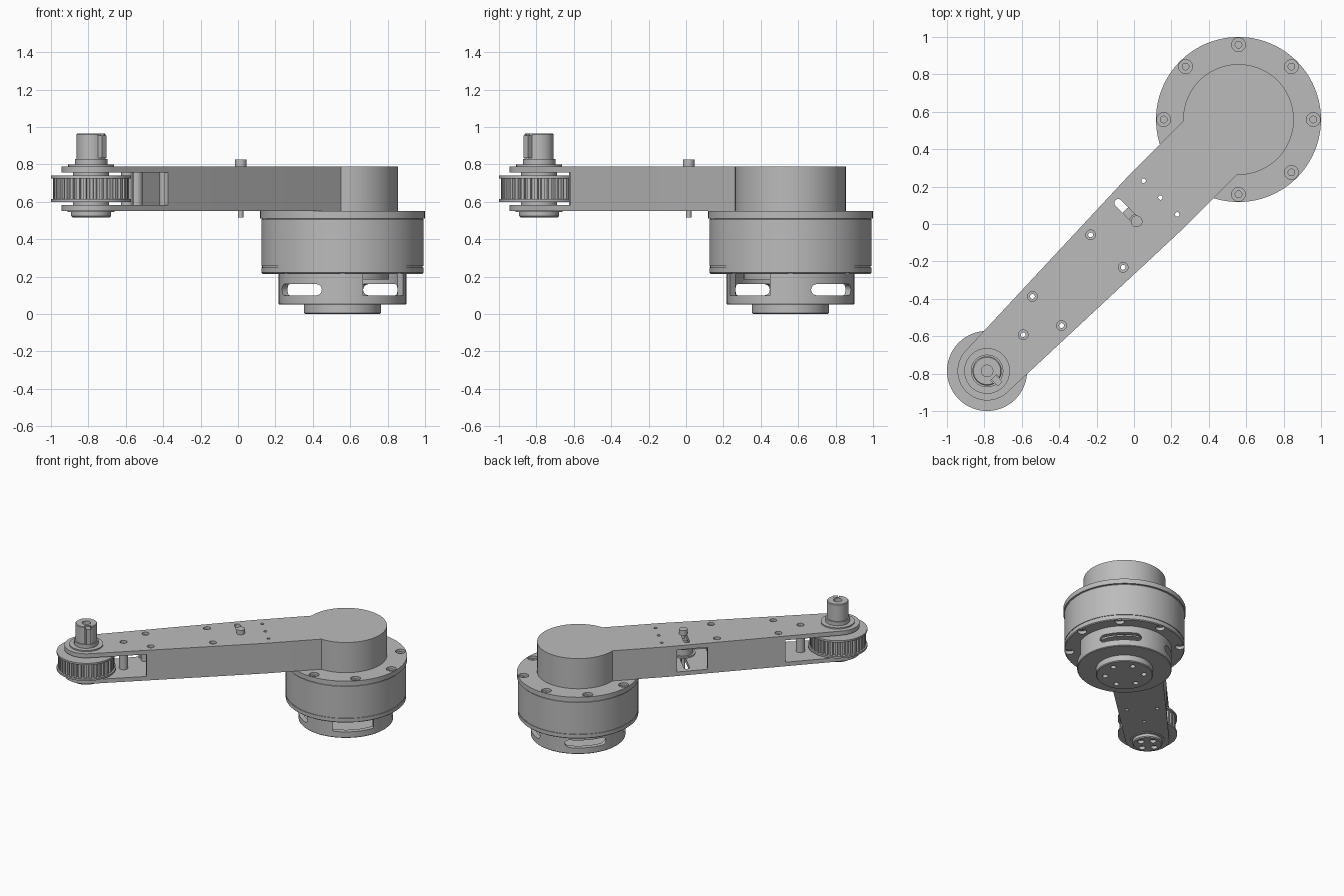
import bpy, bmesh
from math import pi, cos, sin, radians, sqrt
from mathutils import Matrix

cube = bpy.data.objects.get("Cube")
if cube:
    bpy.data.objects.remove(cube, do_unlink=True)

grey = bpy.data.materials.new("machined grey")
grey.use_nodes = True
grey.diffuse_color = (0.5, 0.5, 0.5, 1)
grey.node_tree.nodes["Principled BSDF"].inputs["Base Color"].default_value = (0.5, 0.5, 0.5, 1)

# Everything is built with the arm along local X, then turned onto the diagonal.
TURN = radians(45)
MOTOR, PULLEY, ROLLER = 0.79, -1.111, 0.02


def add(name, bm):
    bmesh.ops.remove_doubles(bm, verts=bm.verts, dist=1e-5)
    bmesh.ops.recalc_face_normals(bm, faces=bm.faces)
    mesh = bpy.data.meshes.new(name)
    bm.to_mesh(mesh)
    bm.free()
    mesh.materials.append(grey)
    ob = bpy.data.objects.new(name, mesh)
    ob.rotation_euler.z = TURN
    bpy.context.collection.objects.link(ob)
    return ob


def spin_into(bm, profile, u, v=0, steps=64):
    """Revolve a closed (radius, z) profile about a vertical axis at u, v."""
    vs = [bm.verts.new((u + r, v, z)) for r, z in profile]
    es = [bm.edges.new((a, b)) for a, b in zip(vs, vs[1:] + vs[:1])
          if not (abs(a.co.x - u) < 1e-6 and abs(b.co.x - u) < 1e-6)]
    bmesh.ops.spin(bm, geom=vs + es, cent=(u, v, 0), axis=(0, 0, 1),
                   angle=2 * pi, steps=steps)


def lathe(name, profile, u, v=0, steps=64):
    bm = bmesh.new()
    spin_into(bm, profile, u, v, steps)
    return add(name, bm)


def drum(r, z0, z1, hole=0):
    return [(hole, z0), (r, z0), (r, z1), (hole, z1)]


def prism_into(bm, outline, z0, z1, matrix=Matrix()):
    f = bm.faces.new([bm.verts.new((x, y, z0)) for x, y in outline])
    out = bmesh.ops.extrude_face_region(bm, geom=[f])["geom"]
    top = [e for e in out if isinstance(e, bmesh.types.BMVert)]
    bmesh.ops.translate(bm, verts=top, vec=(0, 0, z1 - z0))
    bmesh.ops.transform(bm, matrix=matrix, verts=list(f.verts) + top)


def prism(name, outline, z0, z1):
    bm = bmesh.new()
    prism_into(bm, outline, z0, z1)
    return add(name, bm)


def box(x0, x1, y0, y1):
    return [(x0, y0), (x1, y0), (x1, y1), (x0, y1)]


def arc(cx, r, a0, a1, n, cy=0):
    return [(cx + r * cos(a0 + (a1 - a0) * i / n), cy + r * sin(a0 + (a1 - a0) * i / n))
            for i in range(n + 1)]


def capsule(half, r):
    return arc(half - r, r, -pi / 2, pi / 2, 10) + arc(r - half, r, pi / 2, 1.5 * pi, 10)


def cut(target, cutter):
    mod = target.modifiers.new("cut", 'BOOLEAN')
    mod.operation, mod.solver, mod.object = 'DIFFERENCE', 'EXACT', cutter
    bpy.context.view_layer.update()
    bpy.ops.object.select_all(action='DESELECT')
    bpy.context.view_layer.objects.active = target
    target.select_set(True)
    bpy.ops.object.modifier_apply(modifier=mod.name)
    bpy.data.objects.remove(cutter, do_unlink=True)


def cut_holes(target, profile, spots, steps=20):
    bm = bmesh.new()
    for u, v in spots:
        spin_into(bm, profile, u, v, steps)
    cut(target, add("cutter", bm))


def ring(u, r, n, start=0):
    return [(u + r * cos(start + 2 * pi * i / n), r * sin(start + 2 * pi * i / n)) for i in range(n)]


# Motor: flange, can and rim, with counterbored bolt holes on both faces
bolts = ring(MOTOR, 0.40, 8)
flange = lathe("motor_flange", drum(0.441, 0.512, 0.55), MOTOR, steps=96)
cut_holes(flange, [(0, 0.50), (0.018, 0.50), (0.018, 0.53), (0.037, 0.53), (0.037, 0.56), (0, 0.56)], bolts)
can = lathe("motor_can", [(0, 0.215), (0.428, 0.215), (0.434, 0.221), (0.434, 0.25), (0.429, 0.25),
                          (0.429, 0.256), (0.434, 0.256), (0.434, 0.505), (0.428, 0.512), (0, 0.512)],
            MOTOR, steps=96)
cut_holes(can, [(0, 0.20), (0.034, 0.20), (0.034, 0.24), (0.017, 0.24), (0.017, 0.27), (0, 0.27)], bolts)
cut_holes(can, drum(0.018, 0.48, 0.53), bolts)

# Lower housing: open cup with three slots and one tall window
cup = lathe("lower_housing", [(0, 0.05), (0.336, 0.05), (0.341, 0.055), (0.341, 0.215),
                              (0.305, 0.215), (0.305, 0.08), (0, 0.08)], MOTOR, steps=96)
bm = bmesh.new()
for k in range(4):
    # local prism axes: outline x -> sideways, outline y -> up, depth -> radial
    side = Matrix(((0, 0, 1, 0), (1, 0, 0, 0), (0, 1, 0, 0.13), (0, 0, 0, 1)))
    place = Matrix.Translation((MOTOR, 0, 0)) @ Matrix.Rotation(k * pi / 2, 4, 'Z') @ side
    shape = box(-0.15, 0.15, -0.03, 0.1) if k == 3 else capsule(0.15, 0.03)
    prism_into(bm, shape, 0.2, 0.4, place)
cut(cup, add("cutter", bm))
lathe("inner_plate", drum(0.25, 0.185, 0.216), MOTOR)
boss = lathe("output_boss", [(0, 0), (0.20, 0), (0.206, 0.006), (0.206, 0.05), (0, 0.05)], MOTOR)
cut_holes(boss, drum(0.02, -0.01, 0.03), ring(MOTOR, 0.14, 6, pi / 6))


# Arm: hollow tapering box with a round head over the motor
def arm_outline(inset):
    head, half, tip = 0.296 - inset, 0.203 - inset, 0.158 - inset
    a = pi - math_asin(half / head)
    return (arc(MOTOR, head, -a, a, 56) + [(0.16, half)]
            + arc(PULLEY, tip, pi / 2, 1.5 * pi, 28) + [(0.16, -half)])


def math_asin(s):
    from math import asin
    return asin(s)


arm = prism("arm", arm_outline(0), 0.55, 0.79)
cut(arm, prism("cutter", arm_outline(0.03), 0.582, 0.757))
cut(arm, prism("cutter", box(-1.4, -0.70, -0.4, 0.4), 0.582, 0.757))
cut(arm, prism("cutter", box(-0.125, 0.10, 0.1, 0.4), 0.582, 0.757))
posts = [(-0.205, 0.123), (-0.205, -0.123), (-0.658, 0.11), (-0.658, -0.11), (-0.838, 0)]
cut_holes(arm, [(0, 0.5), (0.013, 0.5), (0.013, 0.77), (0.026, 0.77), (0.026, 0.8), (0, 0.8)], posts)
cut_holes(arm, drum(0.012, 0.5, 0.85), [(0.2, 0.127), (0.2, 0), (0.2, -0.127)])
slot = [(ROLLER - y, x + 0.07) for x, y in capsule(0.09, 0.021)]
cut(arm, prism("cutter", slot, 0.5, 0.85))
for u, v in posts:
    lathe("standoff", drum(0.033, 0.58, 0.76, 0.013), u, v, 24)

# Belt tensioner: roller with rims on a pin
lathe("tensioner_pin", [(0, 0.517), (0.014, 0.517), (0.014, 0.785), (0.031, 0.785),
                        (0.031, 0.826), (0, 0.826)], ROLLER, steps=32)
lathe("tensioner_roller", [(0, 0.61), (0.04, 0.61), (0.04, 0.63), (0.087, 0.63), (0.087, 0.643),
                           (0.07, 0.643), (0.07, 0.70), (0.087, 0.70), (0.087, 0.713),
                           (0.04, 0.713), (0.04, 0.755), (0, 0.755)], ROLLER, steps=48)

# Toothed pulley
TEETH = 34
gear = []
for i in range(TEETH):
    for r, f in ((0.182, 0.0), (0.203, 0.08), (0.203, 0.55), (0.182, 0.63)):
        t = 2 * pi * (i + f) / TEETH
        gear.append((PULLEY + r * cos(t), r * sin(t)))
prism("pulley_teeth", gear, 0.605, 0.735)
for z in (0.60, 0.726):
    lathe("pulley_rim", drum(0.214, z, z + 0.014), PULLEY, steps=80)
lathe("pulley_hub", drum(0.097, 0.58, 0.76), PULLEY)

# Bearings and output shaft
lathe("upper_bearing", [(0, 0.78), (0.122, 0.78), (0.122, 0.80), (0.087, 0.80),
                        (0.087, 0.83), (0, 0.83)], PULLEY)
lower = lathe("lower_bearing", [(0, 0.517), (0.1, 0.517), (0.107, 0.524), (0.107, 0.545),
                                (0.125, 0.545), (0.125, 0.56), (0, 0.56)], PULLEY)
cut_holes(lower, drum(0.024, 0.50, 0.54), ring(PULLEY, 0.062, 4, pi / 4))
shaft = lathe("output_shaft", [(0, 0.82), (0.078, 0.82), (0.078, 0.96), (0.073, 0.965), (0, 0.965)], PULLEY)
cut_holes(shaft, drum(0.031, 0.90, 0.98), [(PULLEY, 0)], 32)
cut(shaft, prism("cutter", box(PULLEY - 0.022, PULLEY + 0.022, -0.12, -0.05), 0.835, 0.98))
prism("shaft_key", box(PULLEY - 0.017, PULLEY + 0.017, -0.1, -0.035), 0.835, 0.955)

# Smooth round faces, keep edges sharp
bpy.ops.object.select_all(action='DESELECT')
for ob in bpy.context.collection.objects:
    if ob.type == 'MESH' and ob.data.materials and ob.data.materials[0] == grey:
        ob.select_set(True)
        bpy.context.view_layer.objects.active = ob
bpy.ops.object.shade_smooth_by_angle(angle=radians(30))
